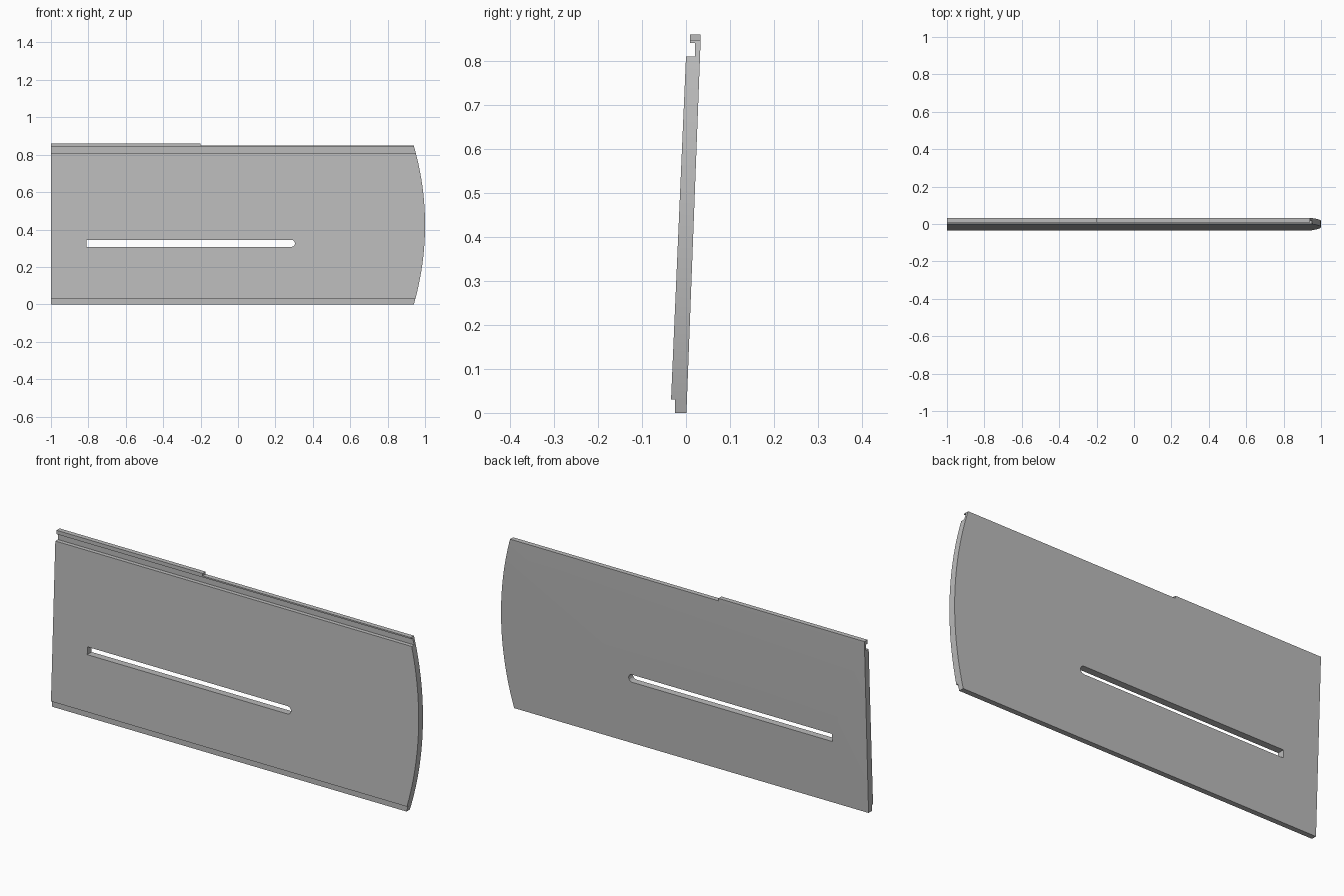
import bpy
import bmesh
import math
from mathutils import Vector

if "Cube" in bpy.data.objects:
    bpy.data.objects.remove(bpy.data.objects["Cube"])

grey = bpy.data.materials.new("plain grey")
grey.use_nodes = True
grey.diffuse_color = (0.5, 0.5, 0.5, 1)
grey.node_tree.nodes["Principled BSDF"].inputs["Base Color"].default_value = (0.5, 0.5, 0.5, 1)


def prism(name, points, sweep):
    """Extrude a closed outline along the sweep vector."""
    bm = bmesh.new()
    face = bm.faces.new([bm.verts.new(p) for p in points])
    result = bmesh.ops.extrude_face_region(bm, geom=[face])
    moved = [g for g in result["geom"] if isinstance(g, bmesh.types.BMVert)]
    bmesh.ops.translate(bm, verts=moved, vec=Vector(sweep))
    bmesh.ops.recalc_face_normals(bm, faces=bm.faces)
    mesh = bpy.data.meshes.new(name)
    bm.to_mesh(mesh)
    bm.free()
    mesh.materials.append(grey)
    obj = bpy.data.objects.new(name, mesh)
    bpy.context.collection.objects.link(obj)
    return obj


def cut(obj, cutter, operation):
    mod = obj.modifiers.new(operation.title(), "BOOLEAN")
    mod.operation = operation
    mod.solver = "EXACT"
    mod.object = cutter
    bpy.context.view_layer.objects.active = obj
    bpy.ops.object.modifier_apply(modifier=mod.name)
    bpy.data.objects.remove(cutter)


# Leaning panel section: rebated foot, front groove and hooked top lip
section = [(0.001, 0), (-0.025, 0), (-0.025, 0.03), (-0.034, 0.03),
           (0, 0.81), (0.02, 0.81), (0.02, 0.841), (0.009, 0.841),
           (0.009, 0.86), (0.033, 0.86), (0.033, 0.84)]
panel = prism("panel", [(-1, y, z) for y, z in section], (2.1, 0, 0))

# Outline seen from the front: bowed right end and a taller lip on the left part
half, bow = 0.424, 0.06
radius = (half ** 2 + bow ** 2) / (2 * bow)
sweep = math.asin(half / radius)
steps = 24
angles = [sweep * (2 * i / steps - 1) for i in range(steps + 1)]
outline = [(-1.1, -0.1), (0.94, -0.1)]
outline += [(1 - radius + radius * math.cos(a), half + radius * math.sin(a)) for a in angles]
outline += [(-0.2, 2 * half), (-0.2, 0.9), (-1.1, 0.9)]
cut(panel, prism("outline_cutter", [(x, -0.2, z) for x, z in outline], (0, 0.4, 0)), "INTERSECT")

# Long slot, square on one end and rounded on the other
middle, r = 0.326, 0.019
slot = [(-0.81, middle - r)]
slot += [(0.286 + r * math.cos(a), middle + r * math.sin(a))
         for a in (math.pi * (i / 6 - 0.5) for i in range(7))]
slot += [(-0.81, middle + r)]
cut(panel, prism("slot_cutter", [(x, -0.2, z) for x, z in slot], (0, 0.4, 0)), "DIFFERENCE")

# Smooth the bowed end while keeping the edges crisp
panel.select_set(True)
bpy.context.view_layer.objects.active = panel
bpy.ops.object.shade_smooth_by_angle(angle=math.radians(20))
